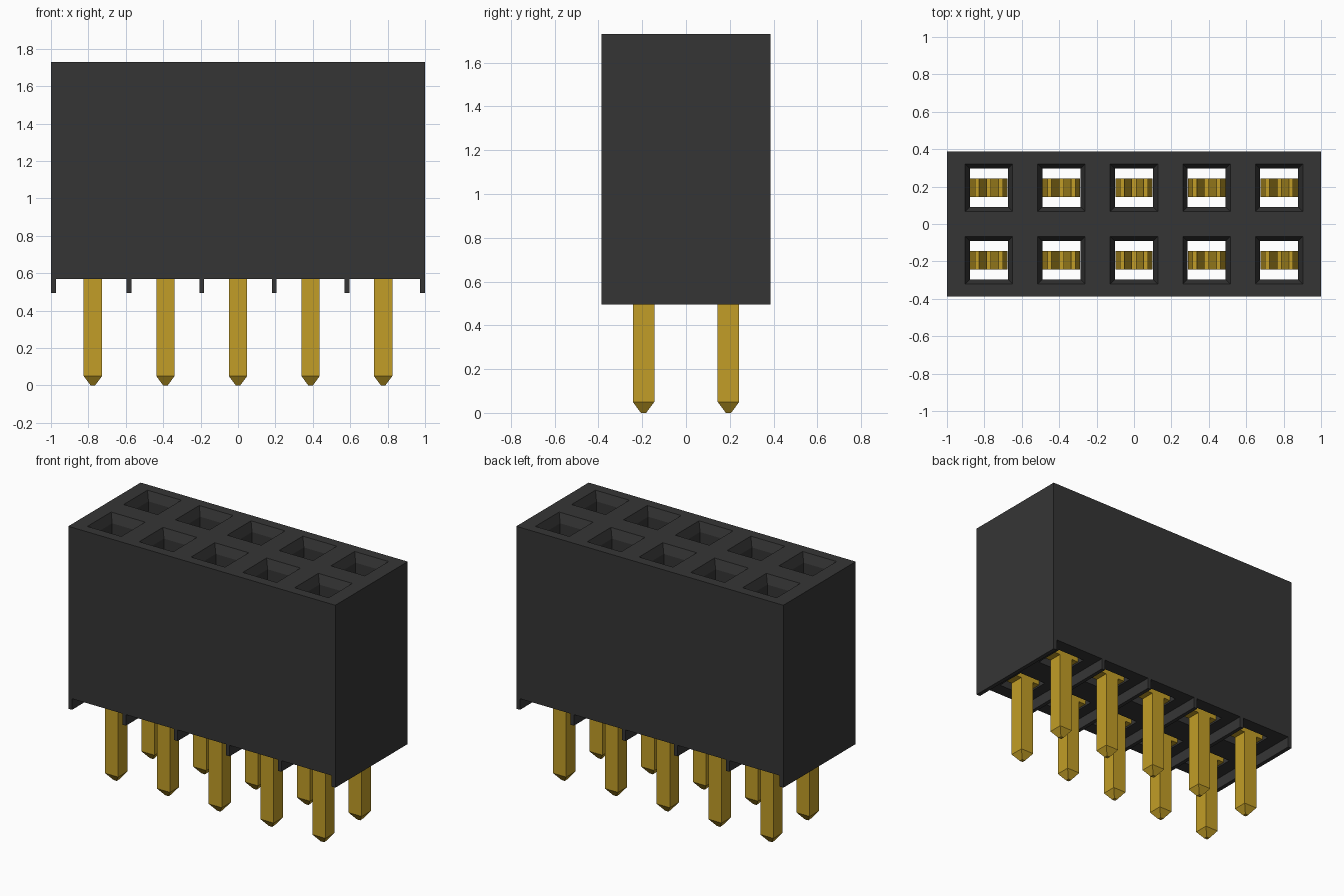
import bpy, bmesh

if "Cube" in bpy.data.objects:
    bpy.data.objects.remove(bpy.data.objects["Cube"], do_unlink=True)

PITCH, HALF_Y = 0.388, 0.387
RIB_Z, BASE_Z, TOP_Z = 0.495, 0.57, 1.73
XS = [(i - 2) * PITCH for i in range(5)]
YS = [-PITCH / 2, PITCH / 2]


def material(name, rgb):
    m = bpy.data.materials.new(name)
    m.use_nodes = True
    m.diffuse_color = (*rgb, 1)
    bsdf = m.node_tree.nodes["Principled BSDF"]
    bsdf.inputs["Base Color"].default_value = (*rgb, 1)
    bsdf.inputs["Roughness"].default_value = 0.6
    return m


black = material("black plastic", (0.036, 0.036, 0.036))
gold = material("gold metal", (0.54, 0.34, 0.02))


def finish(name, bm, mat):
    bmesh.ops.remove_doubles(bm, verts=bm.verts, dist=1e-4)
    bmesh.ops.recalc_face_normals(bm, faces=bm.faces)
    mesh = bpy.data.meshes.new(name)
    bm.to_mesh(mesh)
    bm.free()
    mesh.materials.append(mat)
    obj = bpy.data.objects.new(name, mesh)
    bpy.context.collection.objects.link(obj)
    return obj


def ring(bm, x0, x1, y0, y1, z):
    return [bm.verts.new((x, y, z)) for x, y in ((x0, y0), (x1, y0), (x1, y1), (x0, y1))]


def square(bm, x, y, r, z):
    return ring(bm, x - r, x + r, y - r, y + r, z)


def loft(bm, rings, caps=False):
    for a, b in zip(rings, rings[1:]):
        for i in range(4):
            j = (i + 1) % 4
            bm.faces.new((a[i], a[j], b[j], b[i]))
    if caps:
        bm.faces.new(rings[0][::-1])
        bm.faces.new(rings[-1])


# Housing: ten cells, each with a chamfered socket going right through
bm = bmesh.new()
for i, x in enumerate(XS):
    x0 = -1 if i == 0 else x - PITCH / 2
    x1 = 1 if i == 4 else x + PITCH / 2
    for y in YS:
        y0, y1 = (-HALF_Y, 0) if y < 0 else (0, HALF_Y)
        top = ring(bm, x0, x1, y0, y1, TOP_Z)
        bottom = ring(bm, x0, x1, y0, y1, BASE_Z)
        loft(bm, [top, square(bm, x, y, 0.127, TOP_Z), square(bm, x, y, 0.102, TOP_Z - 0.06),
                  square(bm, x, y, 0.102, BASE_Z), bottom])
        # Outer walls only where the cell meets the outside
        walls = [y < 0, i == 4, y > 0, i == 0]
        for k in range(4):
            if walls[k]:
                n = (k + 1) % 4
                bm.faces.new((bottom[k], bottom[n], top[n], top[k]))
finish("housing", bm, black)

# Standoff ribs under the housing, between the pin columns and at both ends
bm = bmesh.new()
spans = [(-1, -0.972), (0.972, 1)]
spans += [(k * PITCH - 0.013, k * PITCH + 0.013) for k in (-1.5, -0.5, 0.5, 1.5)]
for x0, x1 in spans:
    loft(bm, [ring(bm, x0, x1, -HALF_Y, HALF_Y, z) for z in (RIB_Z, BASE_Z)], True)
finish("standoff_ribs", bm, black)

# Half outline (x, z) of the spring arm: outer side, then inner side
ARM_OUT = [(0.1, 0.6), (0.1, 0.8), (0.035, 1.25), (0.075, 1.42)]
ARM_IN = [(0.075, 0.6), (0.075, 0.8), (0.01, 1.25), (0.052, 1.42)]
HALF_W = 0.049

for row, y in zip(("front", "back"), YS):
    for col, x in enumerate(XS, 1):
        # Square pin with a tapered tip
        bm = bmesh.new()
        loft(bm, [square(bm, x, y, r, z) for r, z in
                  ((0.012, 0), (HALF_W, 0.05), (HALF_W, 0.6))], True)
        finish(f"{row}_pin_{col}", bm, gold)

        # Contact: crossbar and two sprung arms
        bm = bmesh.new()
        loft(bm, [ring(bm, x - 0.1, x + 0.1, y - HALF_W, y + HALF_W, z)
                  for z in (0.58, 0.61)], True)
        for s in (-1, 1):
            loft(bm, [ring(bm, x + s * xi, x + s * xo, y - HALF_W, y + HALF_W, z)
                      for (xo, z), (xi, _) in zip(ARM_OUT, ARM_IN)], True)
        finish(f"{row}_contact_{col}", bm, gold)
